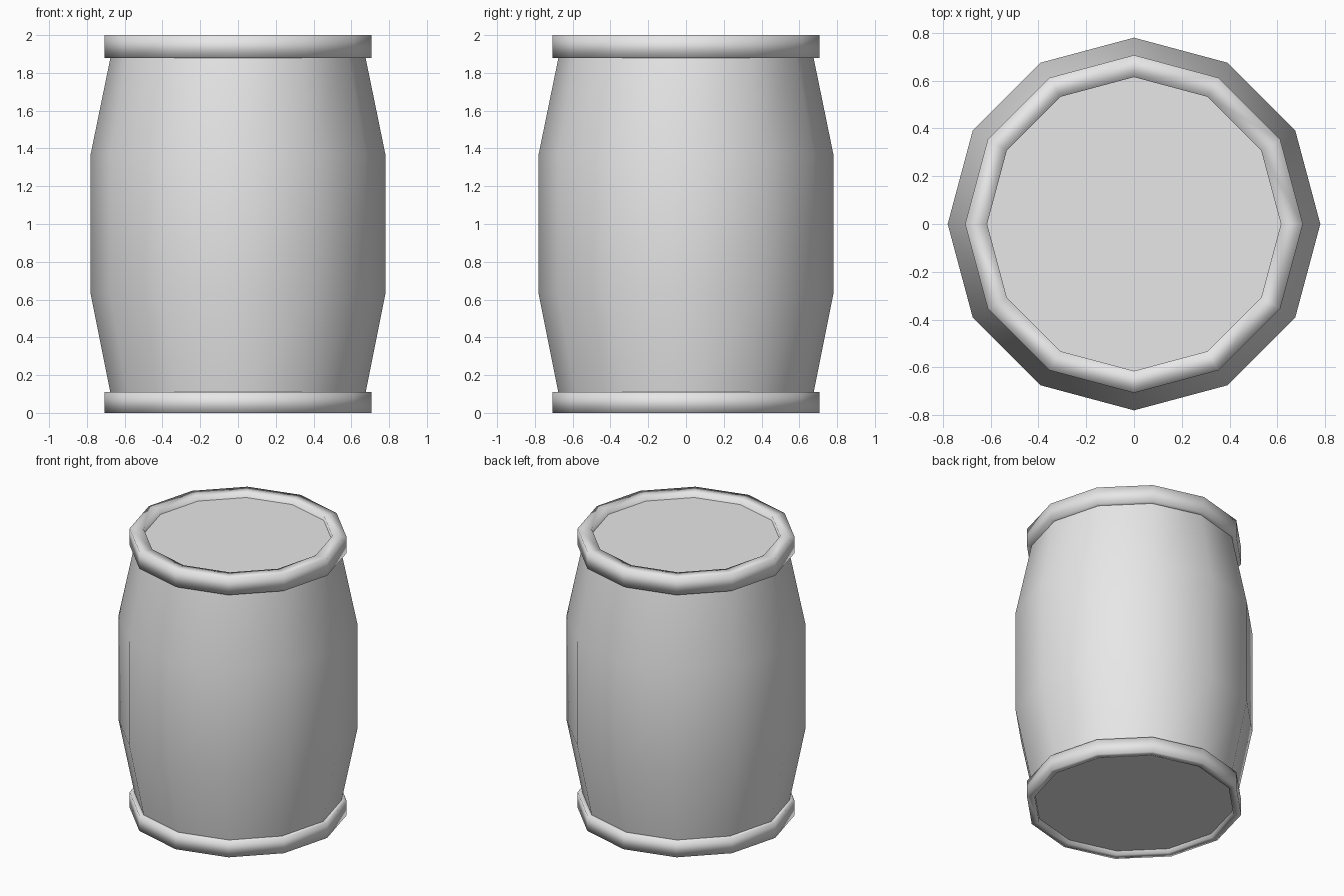
import bpy
import bmesh
from math import cos, sin, pi

SIDES = 12

if "Cube" in bpy.data.objects:
    bpy.data.objects.remove(bpy.data.objects["Cube"], do_unlink=True)

grey = bpy.data.materials.new("plain grey")
grey.use_nodes = True
grey.diffuse_color = (0.8, 0.8, 0.8, 1)
grey.node_tree.nodes["Principled BSDF"].inputs["Base Color"].default_value = (0.8, 0.8, 0.8, 1)


def lathe(name, profile, closed):
    """Turn a (radius, height) profile round z; an open profile gets flat end caps."""
    bm = bmesh.new()
    rings = [[bm.verts.new((r * cos(2 * pi * i / SIDES), r * sin(2 * pi * i / SIDES), z))
              for i in range(SIDES)] for r, z in profile]
    pairs = list(zip(rings, rings[1:]))
    if closed:
        pairs.append((rings[-1], rings[0]))
    for low, high in pairs:
        for i in range(SIDES):
            j = (i + 1) % SIDES
            bm.faces.new((low[i], low[j], high[j], high[i])).smooth = True
    if not closed:
        for ring in (rings[0], rings[-1]):
            cap = bm.faces.new(ring)
            for edge in cap.edges:
                edge.smooth = False
    bmesh.ops.recalc_face_normals(bm, faces=bm.faces)
    mesh = bpy.data.meshes.new(name)
    bm.to_mesh(mesh)
    bm.free()
    mesh.materials.append(grey)
    obj = bpy.data.objects.new(name, mesh)
    bpy.context.collection.objects.link(obj)
    return obj


def hoop(name, bottom, top, inner):
    """Solid ring with softly shaded corners."""
    outer = 0.707
    return lathe(name, [(outer, bottom), (outer, top), (inner, top), (inner, bottom)], True)


# Bulging barrel wall with recessed flat ends
lathe("barrel_body", [(0.66, 0.03), (0.78, 0.63), (0.78, 1.37), (0.658, 1.965)], False)

# Hoops standing proud of both ends
hoop("top_hoop", 1.88, 2.0, 0.615)
hoop("bottom_hoop", 0.0, 0.11, 0.655)
